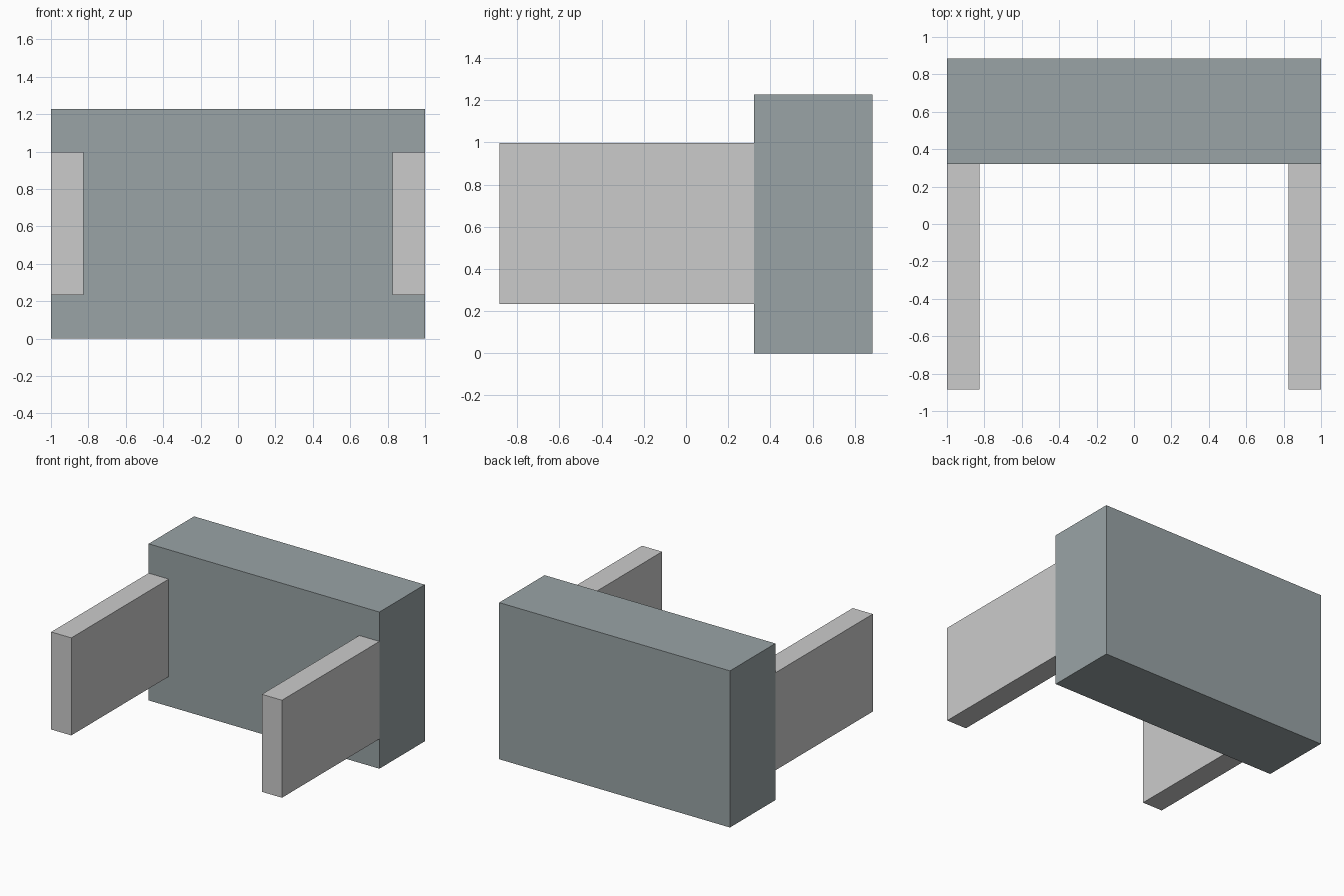
import bpy

if "Cube" in bpy.data.objects:
    bpy.data.objects.remove(bpy.data.objects["Cube"])


def box(name, lo, hi, mat):
    size = [b - a for a, b in zip(lo, hi)]
    mid = [(a + b) / 2 for a, b in zip(lo, hi)]
    bpy.ops.mesh.primitive_cube_add(size=1, location=mid)
    ob = bpy.context.object
    ob.name = name
    ob.scale = size
    bpy.ops.object.transform_apply(location=False, rotation=False, scale=True)
    if mat:
        ob.data.materials.append(mat)
    return ob


dark = bpy.data.materials.new("dark_grey")
dark.diffuse_color = (0.32, 0.37, 0.38, 1)
dark.use_nodes = True
dark.node_tree.nodes["Principled BSDF"].inputs["Base Color"].default_value = dark.diffuse_color

# Upright rear block
box("back_block", (-1, 0.322, 0), (1, 0.884, 1.227), dark)

# Two side plates reaching forward from the block
for side, x0 in (("left", -1), ("right", 0.826)):
    box(side + "_arm", (x0, -0.884, 0.233), (x0 + 0.174, 0.322, 0.997), None)
